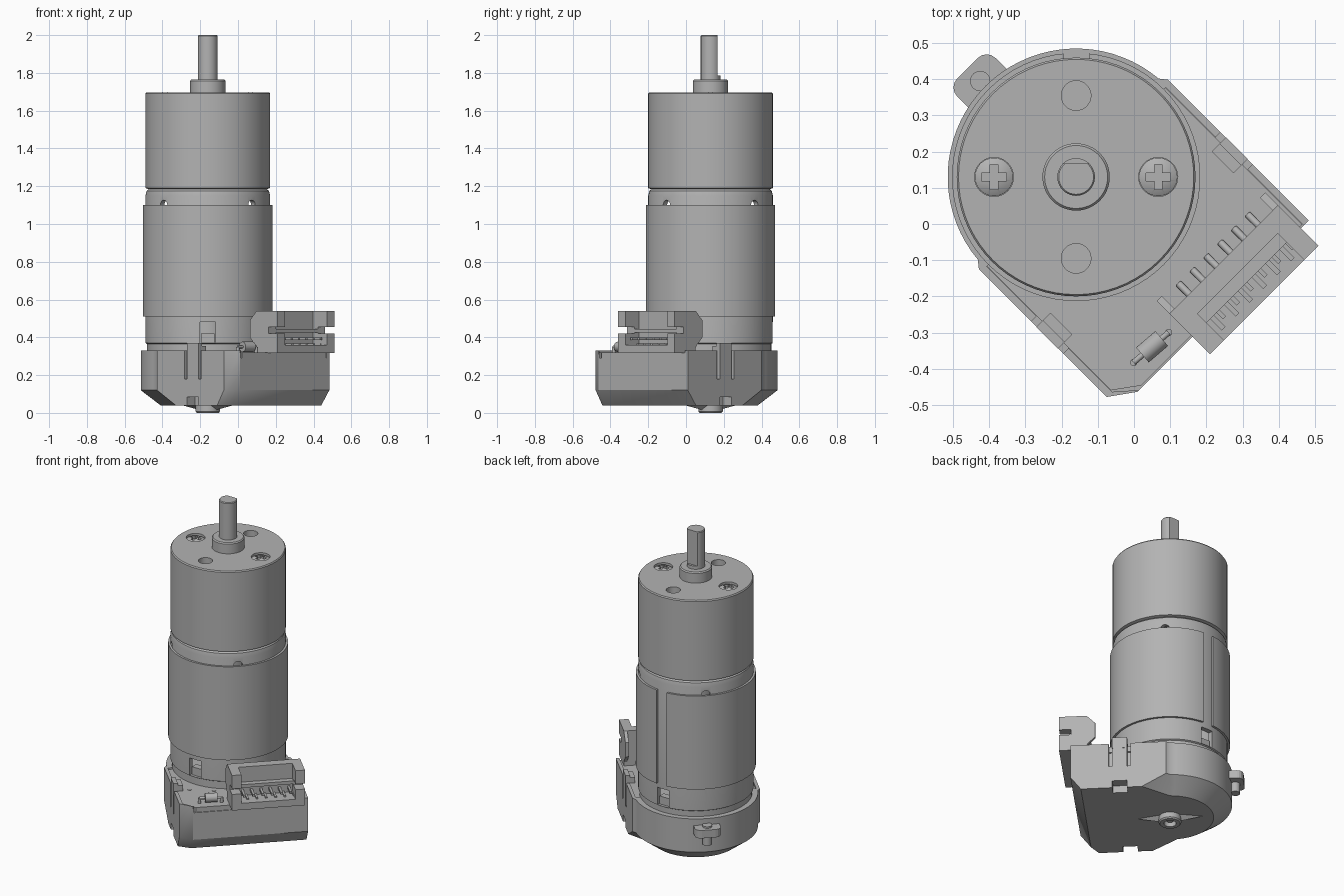
import bpy, bmesh
from math import cos, sin, pi, radians
from mathutils import Matrix, Vector

cube = bpy.data.objects.get("Cube")
if cube:
    bpy.data.objects.remove(cube)

MOTOR = Matrix.Translation((-0.16, 0.13, 0))          # motor axis frame
BOARD = MOTOR @ Matrix.Rotation(radians(-45), 4, 'Z')  # +x points to the connector

grey = bpy.data.materials.new("plain grey")
grey.use_nodes = True
grey.diffuse_color = (0.45, 0.45, 0.45, 1)
grey.node_tree.nodes["Principled BSDF"].inputs["Base Color"].default_value = (0.45, 0.45, 0.45, 1)


def make(name, bm, frame):
    bmesh.ops.remove_doubles(bm, verts=bm.verts, dist=1e-5)
    bmesh.ops.recalc_face_normals(bm, faces=bm.faces)
    mesh = bpy.data.meshes.new(name)
    bm.to_mesh(mesh)
    bm.free()
    mesh.materials.append(grey)
    ob = bpy.data.objects.new(name, mesh)
    bpy.context.collection.objects.link(ob)
    ob.matrix_world = frame
    return ob


def smooth(ob):
    bpy.ops.object.select_all(action='DESELECT')
    ob.select_set(True)
    bpy.context.view_layer.objects.active = ob
    bpy.ops.object.shade_smooth_by_angle(angle=radians(35))
    return ob


def skin(bm, loops, close=False):
    n = len(loops[0])
    pairs = list(zip(loops, loops[1:] + loops[:1] if close else loops[1:]))
    for a, b in pairs:
        for i in range(n):
            j = (i + 1) % n
            bm.faces.new((a[i], a[j], b[j], b[i]))
    if not close:
        bm.faces.new(loops[0])
        bm.faces.new(loops[-1])


def lathe(name, profile, frame=MOTOR, seg=72, hollow=False, at=(0, 0)):
    bm = bmesh.new()
    loops = [[bm.verts.new((at[0] + r * cos(2 * pi * i / seg), at[1] + r * sin(2 * pi * i / seg), z))
              for i in range(seg)] for r, z in profile]
    skin(bm, loops, hollow)
    return smooth(make(name, bm, frame))


def prism(name, pts, z0, z1, frame=BOARD):
    bm = bmesh.new()
    skin(bm, [[bm.verts.new((x, y, z)) for x, y in pts] for z in (z0, z1)])
    return make(name, bm, frame)


def box(name, x, y, z, frame=BOARD):
    return prism(name, [(x[0], y[0]), (x[1], y[0]), (x[1], y[1]), (x[0], y[1])], z[0], z[1], frame)


def rod(name, a, b, r, frame=BOARD, seg=20):
    a, b = Vector(a), Vector(b)
    bm = bmesh.new()
    turn = (b - a).to_track_quat('Z', 'Y').to_matrix().to_4x4()
    bmesh.ops.create_cone(bm, cap_ends=True, segments=seg, radius1=r, radius2=r, depth=(b - a).length,
                          matrix=Matrix.Translation((a + b) / 2) @ turn)
    return smooth(make(name, bm, frame))


def cut(ob, *cutters):
    bpy.context.view_layer.update()
    bpy.context.view_layer.objects.active = ob
    for c in cutters:
        m = ob.modifiers.new("cut", 'BOOLEAN')
        m.operation, m.solver, m.object = 'DIFFERENCE', 'EXACT', c
        bpy.ops.object.modifier_apply(modifier=m.name)
        bpy.data.objects.remove(c)
    return smooth(ob)


# Gearbox with mounting holes and screw recesses
gearbox = lathe("gearbox", [(0.30, 1.18), (0.33, 1.19), (0.33, 1.69), (0.325, 1.697)])
cut(gearbox,
    *[rod("hole", (0, s * 0.225, 1.60), (0, s * 0.225, 1.8), 0.041, MOTOR, 32) for s in (-1, 1)],
    *[rod("recess", (s * 0.227, 0, 1.67), (s * 0.227, 0, 1.8), 0.054, MOTOR, 32) for s in (-1, 1)])
for s, side in ((-1, "right"), (1, "left")):
    x = s * 0.227
    screw = lathe(side + "_screw", [(0.053, 1.665), (0.053, 1.683), (0.035, 1.694), (0.015, 1.698)],
                  seg=32, at=(x, 0))
    cut(screw, box("slot", (x - 0.034, x + 0.034), (-0.011, 0.011), (1.68, 1.8), MOTOR),
        box("slot", (x - 0.011, x + 0.011), (-0.034, 0.034), (1.68, 1.8), MOTOR))

# Output shaft with a flat, and its collar
lathe("shaft_collar", [(0.093, 1.69), (0.093, 1.758), (0.087, 1.765)], seg=48)
shaft = lathe("output_shaft", [(0.052, 1.75), (0.052, 1.995), (0.048, 2.0)], seg=40)
cut(shaft, box("flat", (-0.1, 0.1), (0.037, 0.1), (1.785, 2.1), MOTOR))

# Motor can: hollow shell with vents at the top and terminal windows below
can = lathe("motor_can", [(0.30, 0.32), (0.322, 0.32), (0.322, 0.365), (0.33, 0.37), (0.33, 1.15),
                          (0.324, 1.175), (0.31, 1.187), (0.30, 1.187)], hollow=True)
cut(can, *[rod("vent", (-0.4, -0.4 * s, 1.10), (0.4, 0.4 * s, 1.10), 0.026, MOTOR, 24) for s in (-1, 1)],
    box("window", (-0.04, 0.04), (-0.5, 0.5), (0.37, 0.48), MOTOR))
for s, side in ((-1, "front"), (1, "back")):
    box(side + "_terminal", (-0.035, 0.035), sorted((s * 0.27, s * 0.312)), (0.3, 0.42), MOTOR)
lathe("motor_floor", [(0.31, 0.31), (0.31, 0.35)])
lathe("inner_core", [(0.12, 0.33), (0.12, 1.19)], seg=32)

# Wrapped sleeve with a seam at the back
sleeve = lathe("motor_sleeve", [(0.329, 0.51), (0.343, 0.51), (0.343, 1.10), (0.329, 1.10)], hollow=True)
cut(sleeve, box("seam", (-0.035, 0.035), (0.2, 0.5), (0.4, 1.2), MOTOR))

# Encoder housing: round back, square front, chamfered underneath
ARC = [radians(95 + 170 * i / 36) for i in range(37)]


def outline(r, start, nose, chin, half=0.37):
    return ([(r * cos(a), r * sin(a)) for a in ARC]
            + [(start, -half), (chin, -half), (nose, -0.30), (nose, half), (start, half)])


bm = bmesh.new()
upper, lower = outline(0.355, -0.01, 0.54, 0.49), outline(0.25, 0.13, 0.48, 0.44)
skin(bm, [[bm.verts.new((x, y, z)) for x, y in pts]
          for pts, z in ((lower, 0.04), (upper, 0.12), (upper, 0.33))])
housing = make("encoder_housing", bm, BOARD)
cutters = [prism("pocket", [(0, -0.35), (0.49, -0.35), (0.56, -0.27), (0.56, 0.35), (0, 0.35)], 0.29, 0.5)]
for s in (-1, 1):
    for u in (0.205, 0.31):
        cutters.append(box("slot", (u - 0.01, u + 0.01), sorted((s * 0.34, s * 0.4)), (0.18, 0.5)))
    cutters.append(box("catch", (0.215, 0.30), sorted((s * 0.31, s * 0.4)), (0, 0.085)))
cut(housing, *cutters)

# Circuit board with small plated holes
prism("circuit_board", [(0, -0.349), (0.485, -0.349), (0.535, -0.28), (0.535, 0.349), (0, 0.349)], 0.285, 0.32)
for i, (u, v) in enumerate([(0.29, -0.275), (0.35, -0.185), (0.33, -0.14), (0.41, -0.215)]):
    rod(f"plated_hole_{i + 1}", (u, v, 0.315), (u, v, 0.323), 0.011)

# Snap clips on both sides
for s, side in ((-1, "right"), (1, "left")):
    box(side + "_clip", (0.215, 0.30), sorted((s * 0.345, s * 0.371)), (0.3, 0.37))
    box(side + "_clip_hook", (0.215, 0.30), sorted((s * 0.315, s * 0.35)), (0.32, 0.355))

# Bottom bearing boss with tapered ribs
lathe("bearing_boss", [(0.035, 0.05), (0.065, 0.05), (0.065, 0.008), (0.058, 0.0), (0.035, 0.0)],
      BOARD, 40, hollow=True)
rod("bearing_pin", (0, 0, 0.02), (0, 0, 0.06), 0.022)
bm = bmesh.new()
skin(bm, [[bm.verts.new((k * x, k * y, z)) for x, y in ((-0.2, 0), (0, -0.05), (0.2, 0), (0, 0.05))]
          for k, z in ((1, 0.042), (0.3, 0.015))])
cut(make("bearing_rib", bm, BOARD), rod("bore", (0, 0, 0), (0, 0, 0.1), 0.04))

# Rear mounting ear with a pin
ear = [(-0.30, -0.075), (-0.30, 0.075)]
ear += [(-0.39 + 0.035 * cos(a), 0.04 + 0.035 * sin(a)) for a in (pi / 2, 5 * pi / 8, 3 * pi / 4, 7 * pi / 8, pi)]
ear += [(x, -y) for x, y in reversed(ear[2:])]
prism("mounting_ear", ear, 0.24, 0.29)
rod("ear_pin", (-0.375, 0, 0.18), (-0.375, 0, 0.30), 0.028)

# Side entry connector
V0, V1 = -0.085, 0.339
box("connector_floor", (0.45, 0.608), (V0, V1), (0.318, 0.36))
box("connector_back", (0.45, 0.505), (V0, V1), (0.35, 0.54))
box("connector_tongue", (0.50, 0.54), (V0 + 0.05, V1 - 0.05), (0.425, 0.445))
for side, a, b, c in (("right", V0, V0 + 0.055, V0 + 0.02), ("left", V1 - 0.055, V1, V1 - 0.02)):
    wall = box(side + "_connector_wall", (0.50, 0.608), (a, b), (0.35, 0.54))
    cut(wall, box("notch", (0.54, 0.7), (a - 0.1, b + 0.1), (0.42, 0.455)))
    arm = prism(side + "_connector_arm", [(0.46, 0.33), (0.44, 0.36), (0.40, 0.40), (0.40, 0.49), (0.45, 0.54),
                                          (0.46, 0.54)], 0, 0.02)
    # Stand the side profile upright along the board
    arm.matrix_world = (BOARD @ Matrix.Translation((0, min(a if side == "right" else c, c) + 0.02, 0))
                        @ Matrix.Rotation(pi / 2, 4, 'X'))
for i in range(6):
    v = 0.127 + (i - 2.5) * 0.054
    rod(f"solder_lead_{i + 1}", (0.41, v, 0.325), (0.46, v, 0.345), 0.01, seg=12)
    box(f"upper_contact_{i + 1}", (0.50, 0.585), (v - 0.007, v + 0.007), (0.385, 0.40))
    box(f"lower_contact_{i + 1}", (0.50, 0.565), (v + 0.017, v + 0.029), (0.355, 0.368))

# Small axial component on the board
A, B = Vector((0.475, -0.25, 0.35)), Vector((0.485, -0.123, 0.35))
rod("component_body", A.lerp(B, 0.25), A.lerp(B, 0.8), 0.027)
rod("component_lead", A, B, 0.008, seg=12)
for name, p in (("first_lead_foot", A), ("second_lead_foot", B)):
    rod(name, (p.x, p.y, 0.315), p, 0.01, seg=12)
